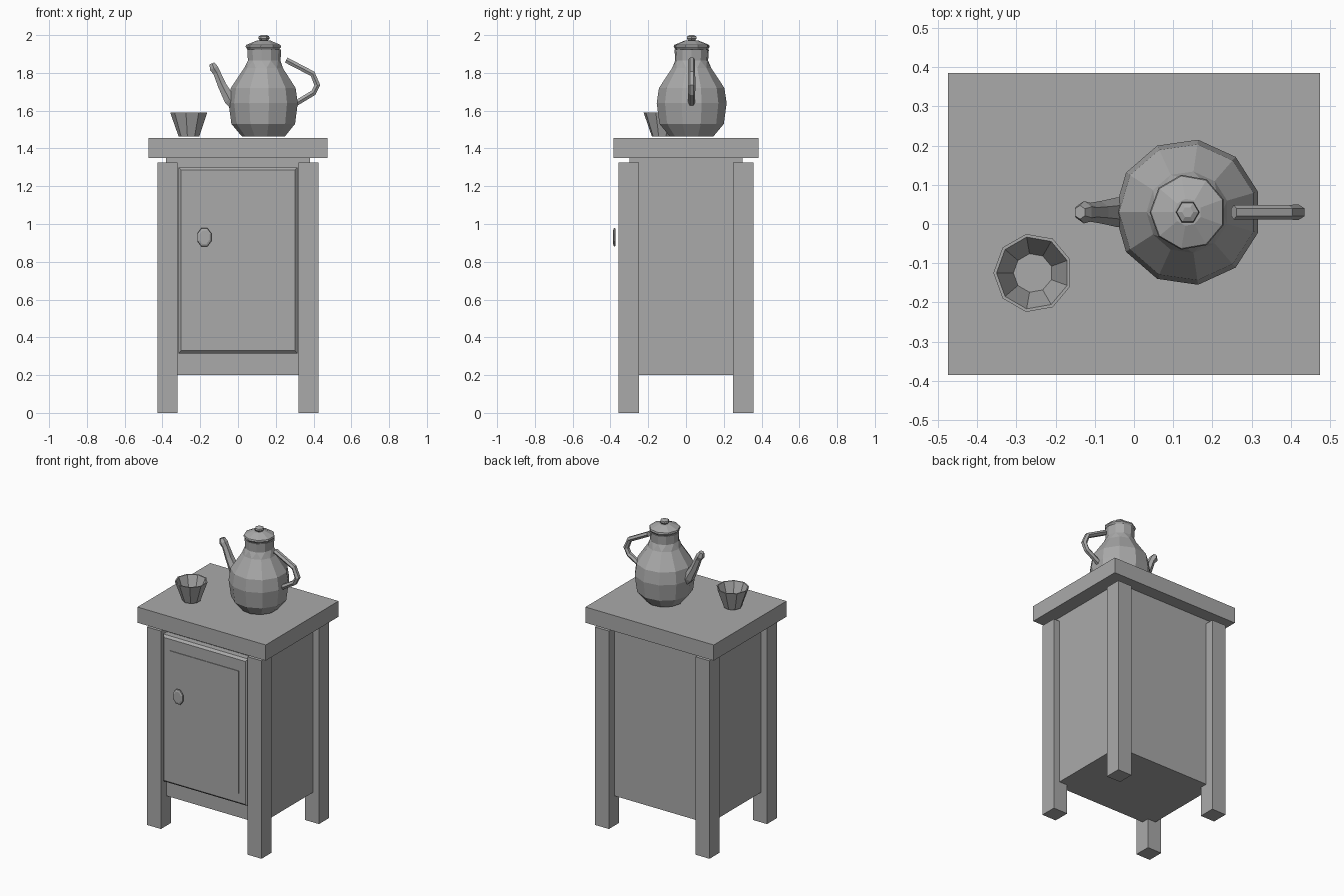
import bpy, bmesh
from math import cos, sin, pi
from mathutils import Vector

cube = bpy.data.objects.get("Cube")
if cube:
    bpy.data.objects.remove(cube, do_unlink=True)

GREY = (0.4, 0.4, 0.4, 1)
grey = bpy.data.materials.new("plain grey")
grey.use_nodes = True
grey.diffuse_color = GREY
grey.node_tree.nodes["Principled BSDF"].inputs["Base Color"].default_value = GREY


def finish(name, bm):
    bmesh.ops.recalc_face_normals(bm, faces=bm.faces)
    mesh = bpy.data.meshes.new(name)
    bm.to_mesh(mesh)
    bm.free()
    mesh.materials.append(grey)
    obj = bpy.data.objects.new(name, mesh)
    bpy.context.collection.objects.link(obj)
    return obj


def box(name, low, high, bevel=0):
    low, high = Vector(low), Vector(high)
    bm = bmesh.new()
    bmesh.ops.create_cube(bm, size=1)
    bmesh.ops.scale(bm, vec=high - low, verts=bm.verts)
    bmesh.ops.translate(bm, vec=(low + high) / 2, verts=bm.verts)
    if bevel:
        edges = [e for e in bm.edges if all(v.co.y < low.y + 0.001 for v in e.verts)]
        bmesh.ops.bevel(bm, geom=edges, offset=bevel, segments=1, affect='EDGES')
    return finish(name, bm)


def ring(centre, u, v, sides, start=0):
    return [centre + u * cos(start + 2 * pi * i / sides) + v * sin(start + 2 * pi * i / sides)
            for i in range(sides)]


def loft(name, rings):
    """Skin a stack of rings with triangles and close both ends."""
    bm = bmesh.new()
    rows = [[bm.verts.new(p) for p in r] for r in rings]
    n = len(rows[0])
    for a, b in zip(rows, rows[1:]):
        for i in range(n):
            j = (i + 1) % n
            bm.faces.new((a[i], a[j], b[i]))
            bm.faces.new((a[j], b[j], b[i]))
    bm.faces.new(rows[0])
    bm.faces.new(rows[-1])
    return finish(name, bm)


def turned(name, x, y, profile, sides, start=pi):
    """Turned part; profile rows are radius, height, twist in steps."""
    return loft(name, [ring(Vector((x, y, z)), Vector((r, 0, 0)), Vector((0, r, 0)),
                            sides, start + t * 2 * pi / sides) for r, z, t in profile])


def tube(name, y, path, sides, depth):
    """Bent tube in the xz plane; path rows are x, z, radius."""
    pts = [Vector((x, y, z)) for x, z, r in path]
    rings = []
    for i, p in enumerate(pts):
        d = (pts[min(i + 1, len(pts) - 1)] - pts[max(i - 1, 0)]).normalized()
        r = path[i][2]
        rings.append(ring(p, Vector((-d.z, 0, d.x)) * r, Vector((0, r * depth, 0)), sides, pi / sides))
    return loft(name, rings)


# Cabinet
box("table_top", (-0.475, -0.385, 1.35), (0.475, 0.385, 1.455))
box("cabinet_body", (-0.38, -0.30, 0.2), (0.38, 0.30, 1.35))
for side, sx in (("right", -1), ("left", 1)):
    for end, sy in (("front", -1), ("back", 1)):
        xs = sorted((sx * 0.32, sx * 0.425))
        ys = sorted((sy * 0.25, sy * 0.358))
        box(f"{end}_{side}_leg", (xs[0], ys[0], 0), (xs[1], ys[1], 1.325))

# Door with a slightly raised panel and an eight sided pull
box("door", (-0.315, -0.353, 0.315), (0.315, -0.29, 1.30), 0.014)
box("door_panel", (-0.255, -0.357, 0.39), (0.255, -0.345, 1.21))
knob_rows = ((0.030, -0.372), (0.040, -0.376), (0.038, -0.382), (0.028, -0.386))
loft("door_knob", [ring(Vector((-0.178, y, 0.93)), Vector((r, 0, 0)), Vector((0, 0, r * 1.35)),
                        8, pi / 8) for r, y in knob_rows])

# Teapot
PX, PY = 0.137, 0.03
turned("pot_body", PX, PY, [
    (0.115, 1.462, 0), (0.172, 1.53, 0), (0.187, 1.64, 0), (0.175, 1.72, 0),
    (0.105, 1.825, 0), (0.088, 1.865, 0.5), (0.092, 1.925, 0.5)], 11)
turned("pot_lid", PX, PY, [
    (0.085, 1.922, 0), (0.097, 1.938, 0), (0.094, 1.948, 0), (0.035, 1.972, 0)], 9)
turned("lid_knob", PX, PY, [
    (0.018, 1.968, 0), (0.030, 1.982, 0), (0.028, 1.993, 0), (0.014, 2.0, 0)], 6)
tube("spout", PY, [
    (0.0, 1.615, 0.034), (-0.045, 1.66, 0.034), (-0.085, 1.735, 0.026),
    (-0.112, 1.80, 0.022), (-0.128, 1.825, 0.026), (-0.138, 1.85, 0.016)], 6, 1.1)
tube("handle", PY, [
    (0.255, 1.868, 0.017), (0.395, 1.795, 0.017), (0.420, 1.735, 0.018),
    (0.400, 1.695, 0.017), (0.300, 1.635, 0.017)], 6, 1.1)

# Cup, hollow inside
turned("cup", -0.258, -0.125, [
    (0.056, 1.462, 0), (0.101, 1.59, 0), (0.093, 1.59, 0), (0.05, 1.475, 0)], 9)
